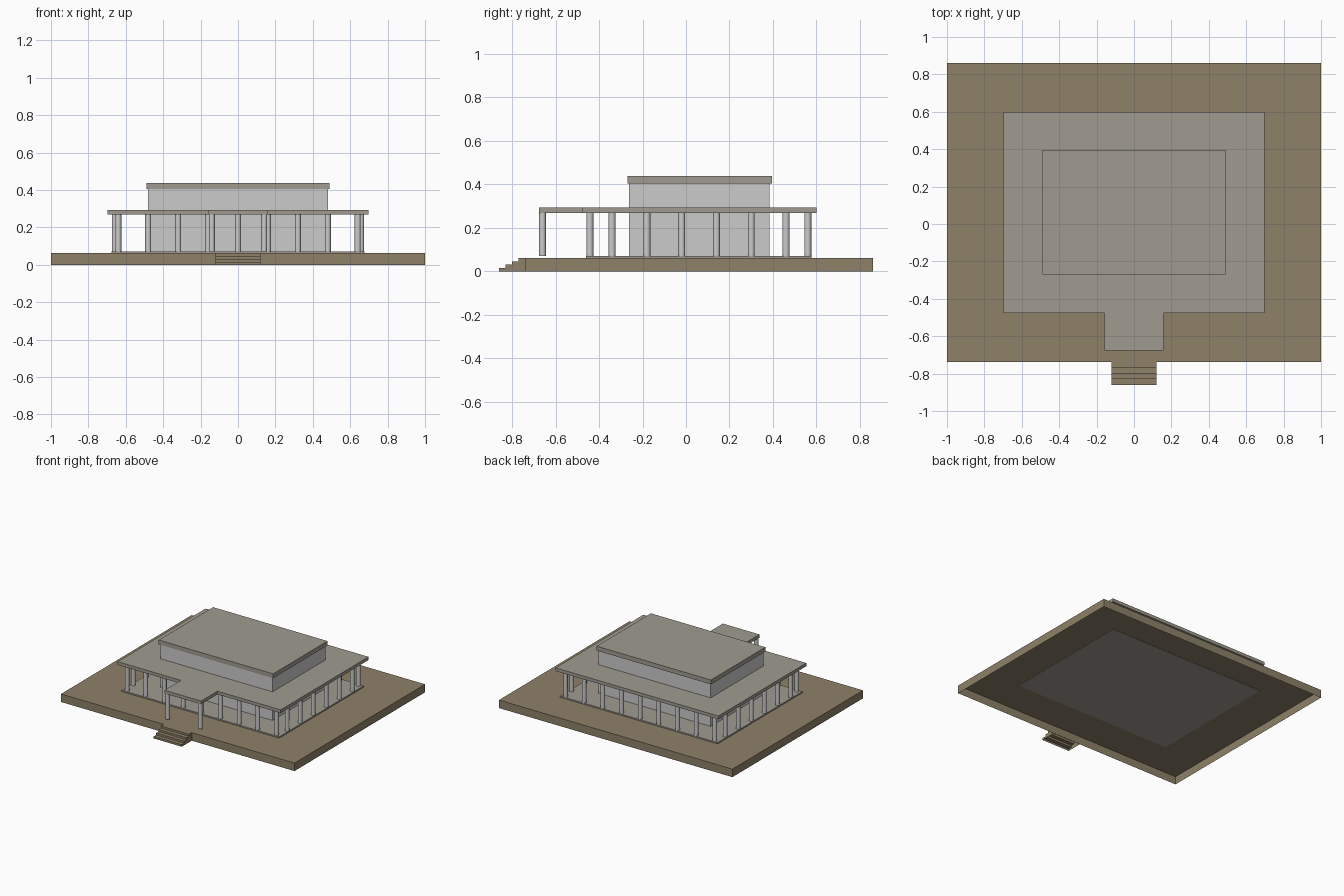
import bpy, bmesh

if "Cube" in bpy.data.objects:
    bpy.data.objects.remove(bpy.data.objects["Cube"])


def material(name, rgb):
    m = bpy.data.materials.new(name)
    m.diffuse_color = (*rgb, 1)
    m.use_nodes = True
    m.node_tree.nodes["Principled BSDF"].inputs["Base Color"].default_value = m.diffuse_color
    return m


EARTH = material("earth", (0.27, 0.22, 0.14))
ROOF = material("warm_grey", (0.35, 0.33, 0.28))


def finish(name, bm, mat=None):
    bmesh.ops.recalc_face_normals(bm, faces=bm.faces)
    me = bpy.data.meshes.new(name)
    bm.to_mesh(me)
    bm.free()
    ob = bpy.data.objects.new(name, me)
    bpy.context.collection.objects.link(ob)
    if mat:
        me.materials.append(mat)
    return ob


def prism(name, outline, direction, mat=None, open_bottom=False):
    """Extrude a closed outline of 3D points along a direction."""
    bm = bmesh.new()
    face = bm.faces.new([bm.verts.new(p) for p in outline])
    ext = bmesh.ops.extrude_face_region(bm, geom=[face], use_keep_orig=True)
    verts = [g for g in ext["geom"] if isinstance(g, bmesh.types.BMVert)]
    bmesh.ops.translate(bm, verts=verts, vec=direction)
    bmesh.ops.recalc_face_normals(bm, faces=bm.faces)
    if open_bottom:
        under = [f for f in bm.faces if all(abs(v.co.z) < 1e-5 for v in f.verts)]
        bmesh.ops.delete(bm, geom=under, context='FACES')
    return finish(name, bm, mat)


def box(name, x, y0, y1, z0, z1, mat=None, open_bottom=False):
    pts = [(-x, y0, z0), (x, y0, z0), (x, y1, z0), (-x, y1, z0)]
    return prism(name, pts, (0, 0, z1 - z0), mat, open_bottom)


# Terrace, hollow underneath
box("terrace", 1.0, -0.737, 0.86, 0, 0.062, EARTH, True)

# Front steps from a stair profile
profile = [(-0.737, 0)]
for i in range(4):
    y = -0.86 + 0.03 * i
    profile += [(y, 0.0155 * i), (y, 0.0155 * (i + 1))]
profile.append((-0.737, 0.062))
prism("front_steps", [(-0.12, y, z) for y, z in profile], (0.24, 0, 0), EARTH, True)

# Floor slab, hall and upper roof
box("floor_slab", 0.675, -0.46, 0.577, 0.06, 0.072, ROOF)
box("hall", 0.48, -0.263, 0.384, 0.07, 0.41)
box("upper_roof", 0.49, -0.27, 0.395, 0.404, 0.438, ROOF)

# Lower roof with porch canopy in one outline
half = [(0.157, -0.675), (0.157, -0.475), (0.698, -0.475), (0.698, 0.60)]
outline = half + [(-x, y) for x, y in reversed(half)]
prism("lower_roof", [(x, y, 0.268) for x, y in outline], (0, 0, 0.025), ROOF)

# Colonnade: front and back rows, side rows, porch pair
spots = [(0.16 * i, y) for i in range(-4, 5) for y in (-0.442, 0.56)]
spots += [(s * 0.658, -0.34 + 0.16 * i) for i in range(6) for s in (-1, 1)]
spots += [(s * 0.14, -0.66) for s in (-1, 1)]
for x, y in spots:
    bpy.ops.mesh.primitive_cylinder_add(vertices=16, radius=0.016, depth=0.198,
                                        location=(x, y, 0.171))
    bpy.context.object.name = "column"
    bpy.ops.object.shade_smooth_by_angle()
